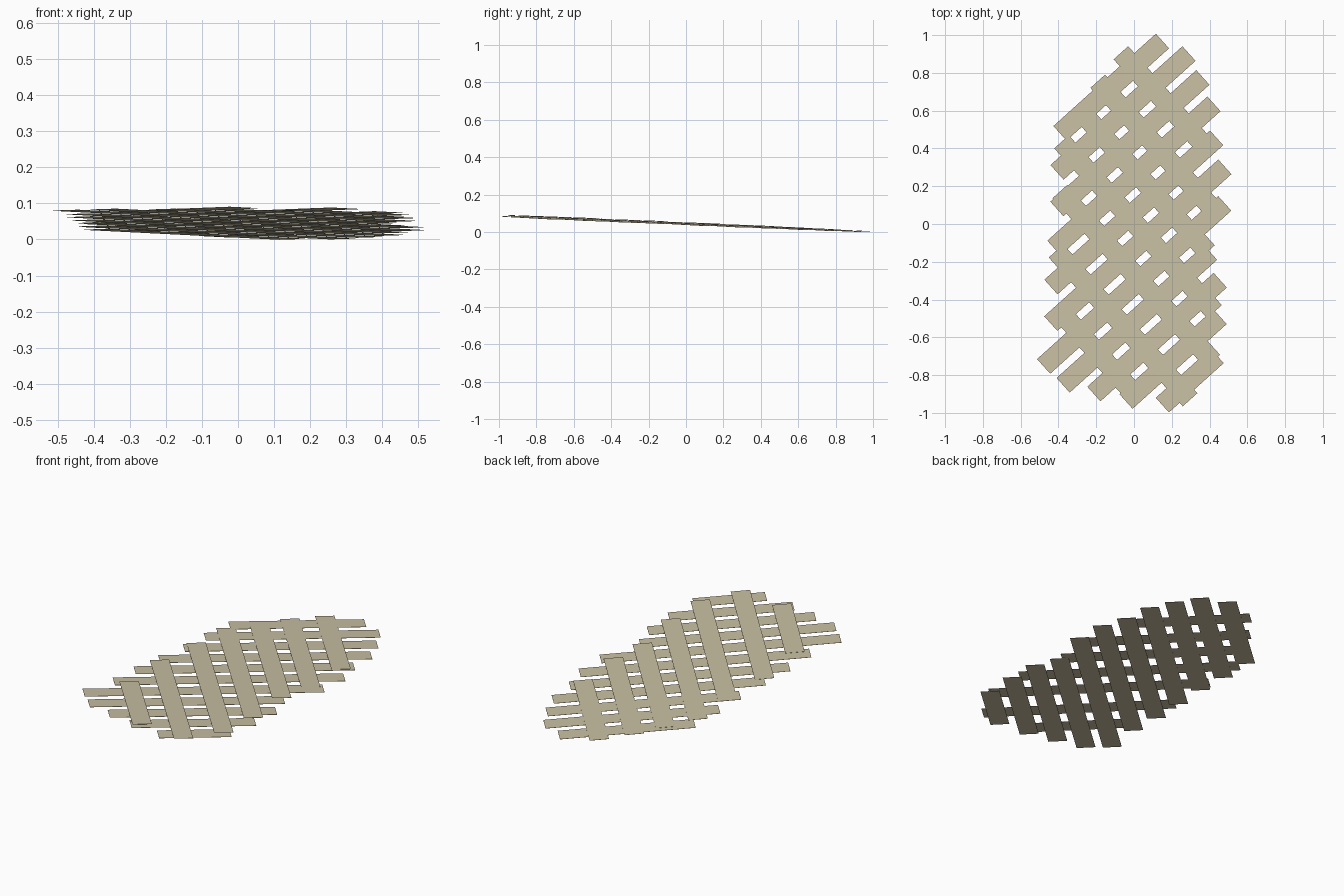
import bpy
import bmesh
import math
from mathutils import Matrix, Vector

if "Cube" in bpy.data.objects:
    bpy.data.objects.remove(bpy.data.objects["Cube"], do_unlink=True)

ANGLE = math.radians(42)
TURN = Matrix.Rotation(ANGLE, 4, 'Z')
WIDTH = 0.104
THICK = 0.001

wood = bpy.data.materials.new("pale_wood")
wood.use_nodes = True
colour = (0.58, 0.52, 0.36, 1)
wood.diffuse_color = colour
wood.node_tree.nodes["Principled BSDF"].inputs["Base Color"].default_value = colour


def plank(name, low, high, lift):
    """Thin board between two corners of the turned lattice, laid on the slope."""
    bm = bmesh.new()
    bmesh.ops.create_cube(bm, size=1)
    for v in bm.verts:
        u = low[0] + (v.co.x + 0.5) * (high[0] - low[0])
        w = low[1] + (v.co.y + 0.5) * (high[1] - low[1])
        p = TURN @ Vector((u, w, 0))
        slope = 0.0435 - 0.0125 * p.x - 0.042 * p.y
        v.co = (p.x, p.y, slope + lift(w) + v.co.z * THICK)
    mesh = bpy.data.meshes.new(name)
    bm.to_mesh(mesh)
    bm.free()
    mesh.materials.append(wood)
    bpy.context.collection.objects.link(bpy.data.objects.new(name, mesh))


# Lower layer: evenly spaced planks, each with its own start and end
lower_spans = [(0.03, 0.76), (-0.12, 0.82), (-0.25, 0.79), (-0.4, 0.74),
               (-0.55, 0.63), (-0.68, 0.56), (-0.86, 0.43), (-0.85, 0.2),
               (-0.76, 0.14), (-0.66, 0.01), (-0.53, -0.14)]
for i, (start, end) in enumerate(lower_spans):
    w = 0.619 - 0.1432 * i
    plank(f"lower_plank_{i + 1}", (start, w - WIDTH / 2), (end, w + WIDTH / 2),
          lambda w: 0)

# Upper layer: crossing planks (position, near end, far end)
upper_planks = [(0.555, 0.0, 0.72), (0.363, -0.23, 0.69), (0.19, -0.37, 0.64),
                (0.006, -0.63, 0.58), (-0.177, -0.82, 0.39),
                (-0.402, -0.89, 0.17), (-0.6, -0.69, -0.11)]
for i, (u, near, far) in enumerate(upper_planks):
    plank(f"upper_plank_{i + 1}", (u - WIDTH / 2, near), (u + WIDTH / 2, far),
          lambda w: 0.0045 - 0.0035 * w)
